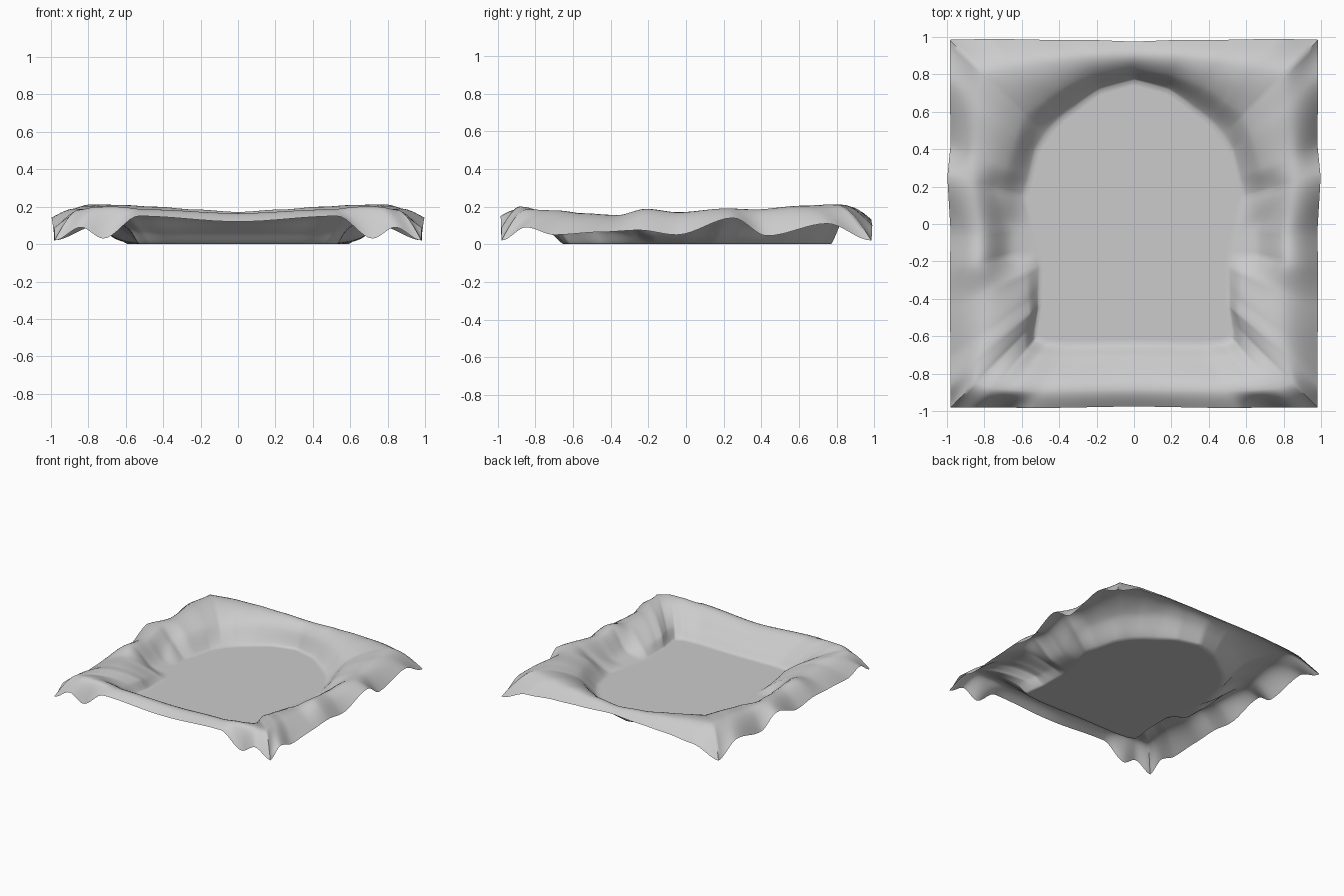
import bpy, bmesh, math

if "Cube" in bpy.data.objects:
    bpy.data.objects.remove(bpy.data.objects["Cube"])

# Half-outline, front centre to back centre:
# rim x, rim y, floor fraction, wall fraction, wall z, ridge z, rim z
S = [
    (0.00, -0.975, .66, .73, .06, .165, .12),
    (0.53, -0.985, .66, .73, .06, .185, .15),
    (0.72, -0.98, .655, .72, .07, .20, .03),
    (0.84, -0.98, .63, .69, .08, .20, .09),
    (0.98, -0.98, .53, .60, .08, .185, .02),
    (0.98, -0.85, .52, .57, .08, .18, .09),
    (0.98, -0.70, .52, .58, .07, .165, .05),
    (0.985, -0.45, .51, .59, .055, .155, .065),
    (0.985, -0.25, .52, .67, .035, .188, .075),
    (0.98, -0.05, .55, .67, .03, .17, .05),
    (0.998, 0.25, .59, .73, .10, .19, .14),
    (0.98, 0.43, .57, .70, .13, .185, .045),
    (0.985, 0.75, .53, .64, .14, .205, .11),
    (0.985, 0.985, .48, .60, .14, .212, .02),
    (0.75, 0.99, .55, .66, .14, .21, .10),
    (0.50, 0.985, .63, .75, .15, .20, .12),
    (0.25, 0.985, .73, .81, .13, .185, .13),
    (0.00, 0.975, .79, .85, .12, .172, .14),
]
STEPS, RINGS = 8, 8


def hermite(t, a, b, ma, mb):
    t2, t3 = t * t, t * t * t
    return ((2*t3 - 3*t2 + 1) * a + (t3 - 2*t2 + t) * ma
            + (-2*t3 + 3*t2) * b + (t3 - t2) * mb)


def blend(i, t):
    # heights ease between stations, plan position runs straight
    k = t * t * (3 - 2 * t)
    return [a + (b - a) * (t if j < 4 else k)
            for j, (a, b) in enumerate(zip(S[i], S[i + 1]))]


def profile(x, y, f, w, wz, rz, e):
    # radial section: floor edge, wall, rounded ridge, drooping rim
    r = w + (1 - w) * (.52 + .5 * max(0, -y - .7))
    pts = [(f, 0), (w, wz), (r, rz), (1, e)]
    s1, s2 = wz / (w - f), (rz - wz) / (r - w)
    slope = [.6 * s1, min((s1 + s2) / 2, 2 * s1, 2 * s2), 0,
             1.5 * (e - rz) / (1 - r)]
    out = [(f * .96, 0.0), (f, 0.0)]
    for j in range(3):
        (x0, z0), (x1, z1) = pts[j], pts[j + 1]
        d = x1 - x0
        for n in range(1, RINGS + 1):
            t = n / RINGS
            out.append((x0 + d * t,
                        hermite(t, z0, z1, slope[j] * d, slope[j + 1] * d)))
    return out


# Sections around the full outline, left half mirrored
half = [blend(i, n / STEPS) for i in range(len(S) - 1) for n in range(STEPS)]
half.append(list(S[-1]))
full = half + [[-s[0]] + s[1:] for s in half[-2:0:-1]]

bm = bmesh.new()
rows = []
for s in full:
    rows.append([bm.verts.new((s[0] * q, s[1] * q, max(z, 0)))
                 for q, z in profile(*s)])
centre = bm.verts.new((0, 0, 0))
for i, a in enumerate(rows):
    b = rows[(i + 1) % len(rows)]
    bm.faces.new((centre, a[0], b[0]))          # flat basin floor
    for j in range(len(a) - 1):                 # banks
        bm.faces.new((a[j], a[j + 1], b[j + 1], b[j]))
for f in bm.faces:
    f.smooth = True
    f.normal_update()
    if f.normal.z < 0:
        f.normal_flip()

me = bpy.data.meshes.new("terrain_basin")
bm.to_mesh(me)
bm.free()
mat = bpy.data.materials.new("light_grey")
mat.diffuse_color = (0.6, 0.6, 0.6, 1)
mat.use_nodes = True
mat.node_tree.nodes["Principled BSDF"].inputs["Base Color"].default_value = mat.diffuse_color
me.materials.append(mat)
ob = bpy.data.objects.new("terrain_basin", me)
bpy.context.collection.objects.link(ob)
bpy.context.view_layer.objects.active = ob
ob.select_set(True)
bpy.ops.object.shade_smooth_by_angle(angle=math.radians(60))
